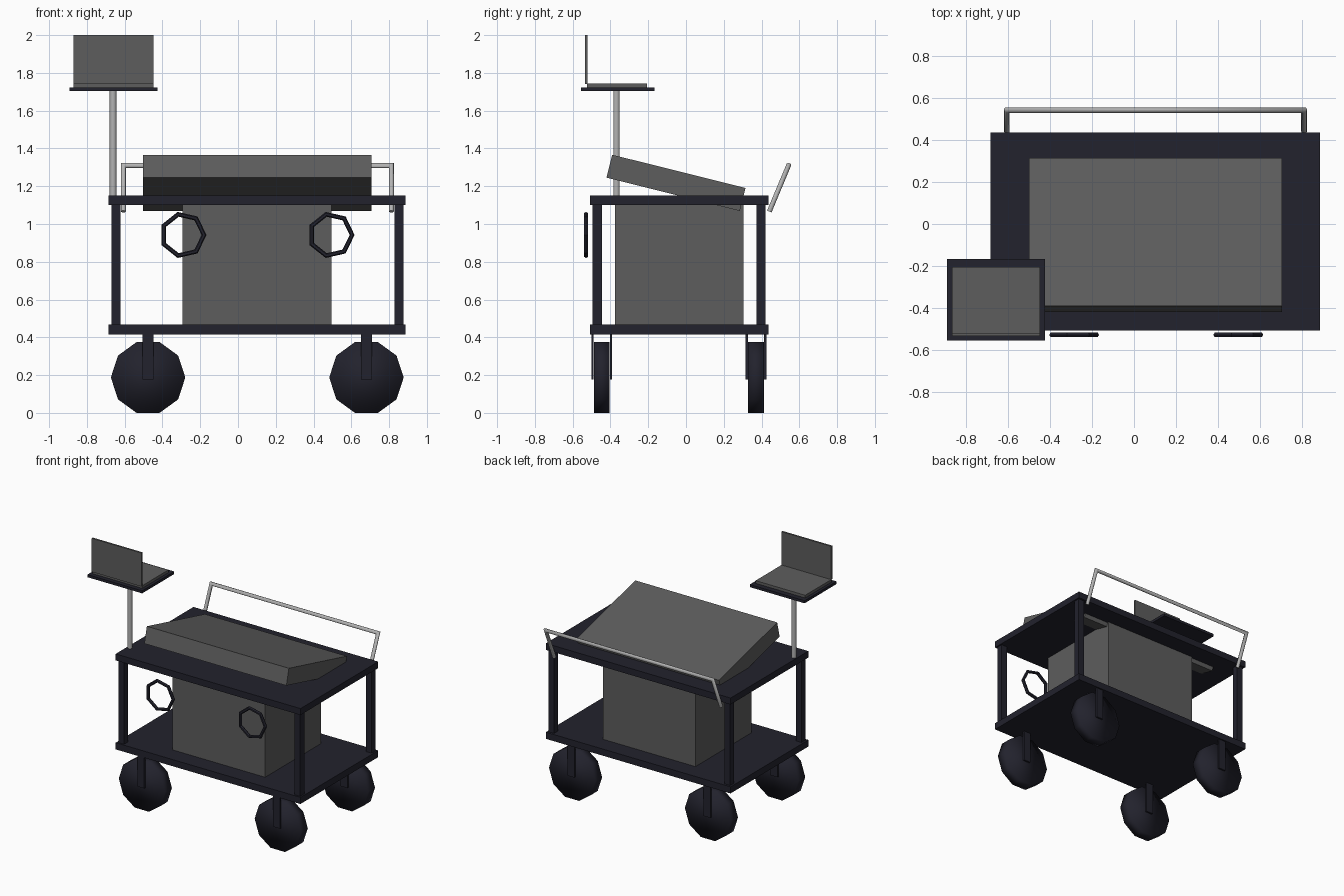
import bpy, bmesh, math
from mathutils import Vector, Matrix

if "Cube" in bpy.data.objects:
    bpy.data.objects.remove(bpy.data.objects["Cube"])


def material(name, rgb):
    m = bpy.data.materials.new(name)
    m.diffuse_color = (*rgb, 1)
    m.use_nodes = True
    m.node_tree.nodes["Principled BSDF"].inputs["Base Color"].default_value = m.diffuse_color
    return m


NAVY = material("dark navy", (0.016, 0.016, 0.026))
GREY = material("mid grey", (0.11, 0.11, 0.11))
METAL = material("light metal", (0.45, 0.45, 0.45))


def finish(name, bm, mat, smooth=False):
    bmesh.ops.recalc_face_normals(bm, faces=bm.faces)
    me = bpy.data.meshes.new(name)
    bm.to_mesh(me)
    bm.free()
    me.materials.append(mat)
    for p in me.polygons:
        p.use_smooth = smooth
    ob = bpy.data.objects.new(name, me)
    bpy.context.collection.objects.link(ob)
    return ob


def box(name, x, y, z, mat):
    bm = bmesh.new()
    bmesh.ops.create_cube(bm, size=1)
    for v in bm.verts:
        v.co = [(r[0] + r[1]) / 2 + c * (r[1] - r[0]) for r, c in zip((x, y, z), v.co)]
    return finish(name, bm, mat)


def tube(name, points, radius, mat, sides=10):
    # mitred round tube along a path lying in one plane
    pts = [Vector(p) for p in points]
    bm = bmesh.new()
    rings = []
    n = (pts[-1] - pts[0]).cross(pts[1] - pts[0])
    n = n.normalized() if n.length > 1e-6 else Vector((0, 1, 0))
    for i, p in enumerate(pts):
        a = (p - pts[i - 1]).normalized() if i else (pts[1] - p).normalized()
        b = (pts[i + 1] - p).normalized() if i < len(pts) - 1 else a
        t = (a + b).normalized()
        side = n.cross(t) / max(t.dot(a), 0.3)
        rings.append([bm.verts.new(p + radius * (math.cos(w) * side + math.sin(w) * n))
                      for w in (2 * math.pi * k / sides for k in range(sides))])
    for r, s in zip(rings, rings[1:]):
        for k in range(sides):
            j = (k + 1) % sides
            bm.faces.new((r[k], r[j], s[j], s[k]))
    bm.faces.new(rings[0])
    bm.faces.new(rings[-1])
    ob = finish(name, bm, mat)
    for p in ob.data.polygons:
        p.use_smooth = len(p.vertices) == 4
    return ob


def wheel(name, x, y):
    bm = bmesh.new()
    bmesh.ops.create_cone(bm, cap_ends=True, segments=10, radius1=0.197, radius2=0.197, depth=0.083,
                          matrix=Matrix.Translation((x, y, 0.1875)) @ Matrix.Rotation(math.pi / 2, 4, 'X')
                          @ Matrix.Rotation(math.pi / 10 * WHEEL_TURN, 4, 'Z'))
    return finish(name, bm, NAVY, smooth=True)


def ring(name, x, y, z, major=0.112, minor=0.013, n=7, m=6):
    # seven-sided ring facing the front
    bm = bmesh.new()
    g = []
    for i in range(n):
        a = 2 * math.pi * i / n
        row = []
        for k in range(m):
            b = 2 * math.pi * k / m
            r = major + minor * math.cos(b)
            row.append(bm.verts.new((x + r * math.cos(a), y + minor * math.sin(b), z + r * math.sin(a))))
        g.append(row)
    for i in range(n):
        for k in range(m):
            i2, k2 = (i + 1) % n, (k + 1) % m
            bm.faces.new((g[i][k], g[i2][k], g[i2][k2], g[i][k2]))
    return finish(name, bm, NAVY)


# Cart frame: two shelves and four posts
for name, z in (("lower_shelf", (0.416, 0.467)), ("upper_shelf", (1.10, 1.15))):
    box(name, (-0.685, 0.887), (-0.508, 0.437), z, NAVY)
for sx, x in (("left", (-0.671, -0.622)), ("right", (0.828, 0.876))):
    for sy, y in (("front", (-0.495, -0.446)), ("back", (0.373, 0.421))):
        box(f"{sy}_{sx}_post", x, y, (0.46, 1.11), NAVY)

# Casters: ten-sided wheel (corner pointing sideways) between two fork plates
WHEEL_TURN = 0
# create_cone starts its first corner on an axis; with ten sides x corners need checking
probe = bmesh.new()
bmesh.ops.create_circle(probe, segments=10, radius=1)
if max(v.co.x for v in probe.verts) < 0.99:
    WHEEL_TURN = 1
probe.free()
for sx, x in (("left", -0.476), ("right", 0.68)):
    for sy, y in (("front", -0.446), ("back", 0.371)):
        wheel(f"{sy}_{sx}_wheel", x, y)
        for side, d in (("outer", -0.049), ("inner", 0.049)):
            box(f"{sy}_{sx}_{side}_fork", (x - 0.029, x + 0.029),
                (y + d - 0.0065, y + d + 0.0065), (0.176, 0.42), NAVY)

# Main unit on the lower shelf
box("machine_body", (-0.293, 0.495), (-0.377, 0.304), (0.46, 1.11), GREY)

# Tilted console, sunk into the upper shelf at the back
console = box("tilted_console", (-0.502, 0.706), (-0.3635, 0.3635), (-0.0625, 0.0625), GREY)
console.data.transform(Matrix.Translation((0, -0.053, 1.218)) @ Matrix.Rotation(math.radians(-14), 4, 'X'))

# Ring hooks at the front
ring("left_ring", -0.292, -0.529, 0.942)
ring("right_ring", 0.492, -0.529, 0.942)

# Push handle at the back
tube("push_handle", [(-0.607, 0.441, 1.066), (-0.607, 0.543, 1.31),
                     (0.812, 0.543, 1.31), (0.812, 0.441, 1.066)], 0.0135, METAL)

# Laptop stand: pole, tray, laptop base and screen
tube("stand_pole", [(-0.661, -0.368, 1.14), (-0.661, -0.368, 1.71)], 0.018, METAL)
box("laptop_tray", (-0.892, -0.426), (-0.556, -0.167), (1.703, 1.723), NAVY)
box("laptop_base", (-0.87, -0.448), (-0.523, -0.206), (1.723, 1.744), GREY)
box("laptop_screen", (-0.87, -0.448), (-0.535, -0.521), (1.742, 2.0), GREY)
